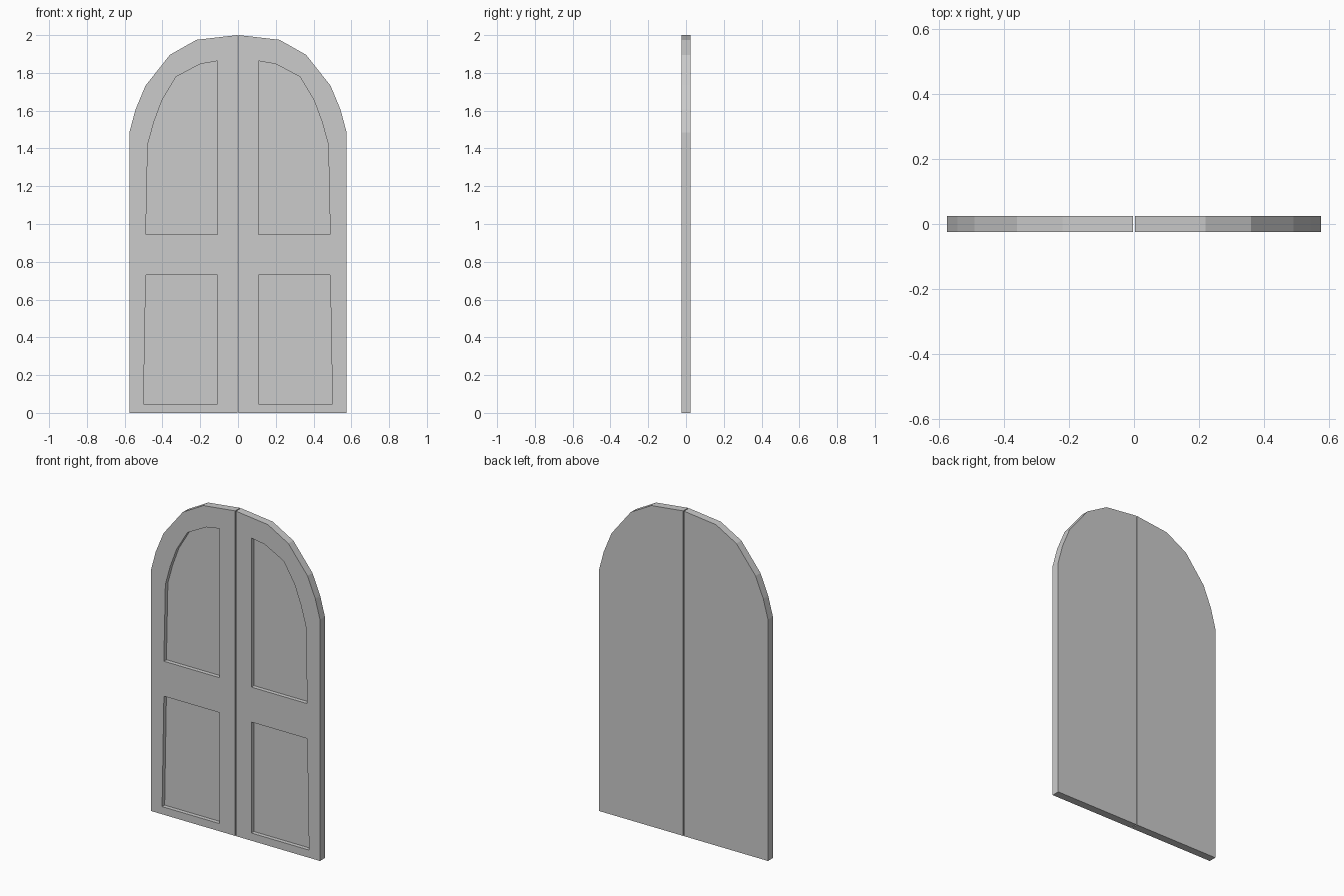
import bpy, bmesh

if "Cube" in bpy.data.objects:
    bpy.data.objects.remove(bpy.data.objects["Cube"])

HALF_THICK = 0.024
RECESS = 0.025
GAP = 0.003

# Right-hand profiles in (x, z); the left leaf mirrors them
LEAF = [(GAP, 0), (0.575, 0), (0.575, 1.485), (0.543, 1.605), (0.49, 1.732),
        (0.36, 1.896), (0.22, 1.975), (GAP, 2.0)]
UPPER = [(0.108, 0.945), (0.488, 0.945), (0.478, 1.42), (0.445, 1.54),
         (0.402, 1.656), (0.328, 1.779), (0.20, 1.847), (0.108, 1.863)]
LOWER = [(0.108, 0.047), (0.50, 0.047), (0.488, 0.73), (0.108, 0.73)]


def prism(name, profile, y0, y1, side):
    bm = bmesh.new()
    face = bm.faces.new([bm.verts.new((side * x, y0, z)) for x, z in profile])
    ext = bmesh.ops.extrude_face_region(bm, geom=[face], use_keep_orig=True)
    verts = [v for v in ext["geom"] if isinstance(v, bmesh.types.BMVert)]
    bmesh.ops.translate(bm, verts=verts, vec=(0, y1 - y0, 0))
    bmesh.ops.recalc_face_normals(bm, faces=bm.faces)
    mesh = bpy.data.meshes.new(name)
    bm.to_mesh(mesh)
    bm.free()
    obj = bpy.data.objects.new(name, mesh)
    bpy.context.collection.objects.link(obj)
    return obj


for label, side in (("right", 1), ("left", -1)):
    # Arched door leaf
    leaf = prism(f"{label}_door_leaf", LEAF, -HALF_THICK, HALF_THICK, side)
    # Recessed front panels
    cutters = [prism(f"{label}_panel_cutter", p, -0.1, -HALF_THICK + RECESS, side)
               for p in (UPPER, LOWER)]
    for cutter in cutters:
        cutter.hide_render = True
        mod = leaf.modifiers.new("panel_recess", 'BOOLEAN')
        mod.operation = 'DIFFERENCE'
        mod.solver = 'EXACT'
        mod.object = cutter
    bpy.context.view_layer.objects.active = leaf
    for mod in list(leaf.modifiers):
        bpy.ops.object.modifier_apply(modifier=mod.name)
    for cutter in cutters:
        bpy.data.objects.remove(cutter, do_unlink=True)
